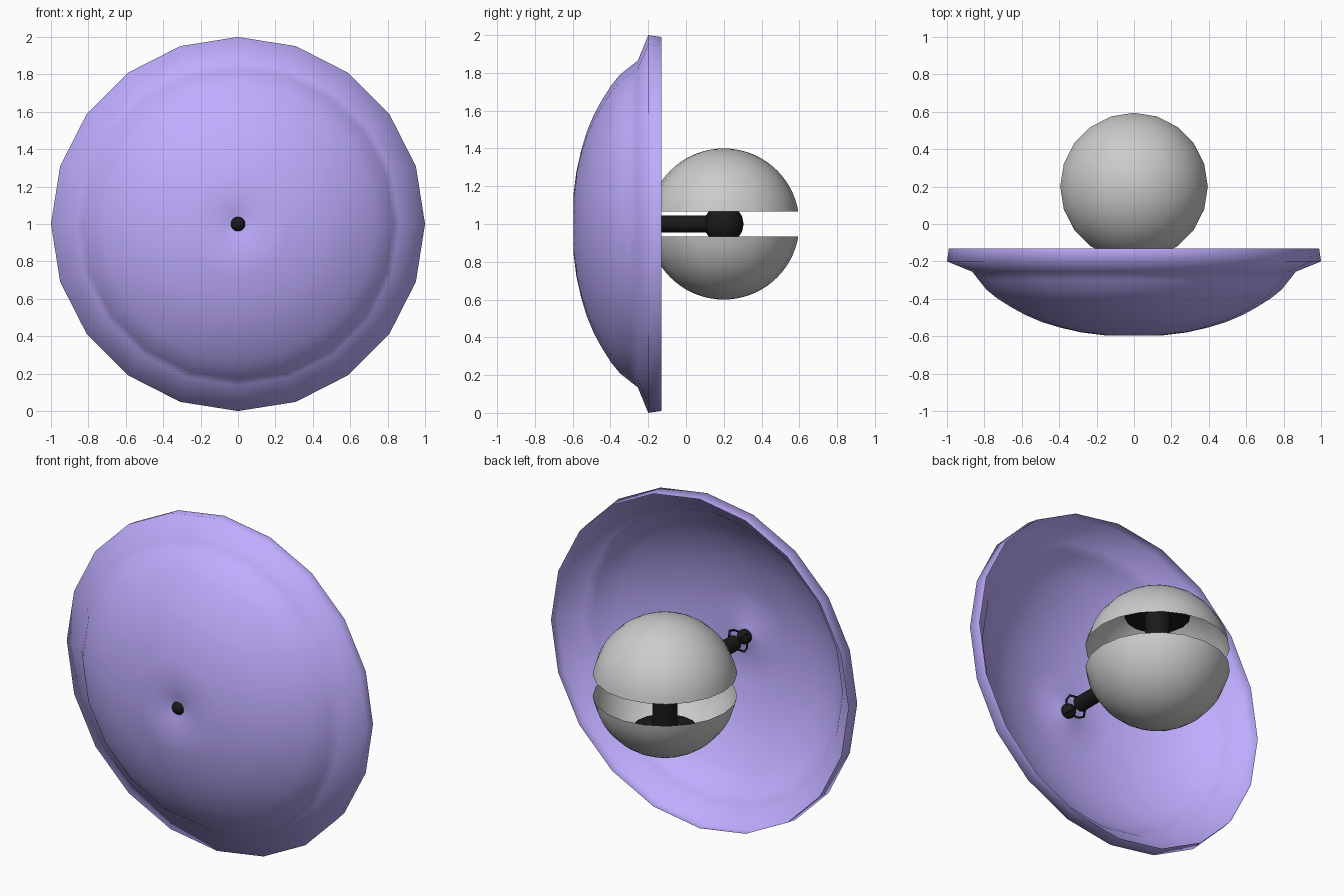
import bpy, bmesh, math
from mathutils import Vector

if "Cube" in bpy.data.objects:
    bpy.data.objects.remove(bpy.data.objects["Cube"])


def material(name, color):
    m = bpy.data.materials.new(name)
    m.diffuse_color = (*color, 1)
    m.use_nodes = True
    m.node_tree.nodes["Principled BSDF"].inputs["Base Color"].default_value = m.diffuse_color
    return m


PURPLE = material("purple", (0.52, 0.42, 1.0))
BLACK = material("black", (0.01, 0.01, 0.01))


def lathe(name, profile, axis, center, segs=20, mat=None, sharp=None):
    """Spin (radius, height) points around the y or z axis."""
    bm = bmesh.new()
    rings = []
    for r, h in profile:
        ring = []
        for i in range(1 if r == 0 else segs):
            a = 2 * math.pi * i / segs
            c, s = r * math.cos(a), r * math.sin(a)
            p = (c, h, s) if axis == 'Y' else (c, s, h)
            ring.append(bm.verts.new(Vector(p) + Vector(center)))
        rings.append(ring)
    for a, b in zip(rings, rings[1:]):
        for i in range(segs):
            j = (i + 1) % segs
            quad = [a[i % len(a)], a[j % len(a)], b[j % len(b)], b[i % len(b)]]
            bm.faces.new(list(dict.fromkeys(quad)))
    bmesh.ops.recalc_face_normals(bm, faces=bm.faces)
    me = bpy.data.meshes.new(name)
    bm.to_mesh(me)
    bm.free()
    ob = bpy.data.objects.new(name, me)
    bpy.context.collection.objects.link(ob)
    if mat:
        me.materials.append(mat)
    bpy.ops.object.select_all(action='DESELECT')
    ob.select_set(True)
    bpy.context.view_layer.objects.active = ob
    if sharp:
        bpy.ops.object.shade_smooth_by_angle(angle=math.radians(sharp))
    else:
        bpy.ops.object.shade_smooth()
    return ob


def arc(r, a0, a1, n):
    """Profile points on a circle, angles in degrees above the equator."""
    pts = []
    for i in range(n + 1):
        a = math.radians(a0 + (a1 - a0) * i / n)
        pts.append((0 if abs(math.cos(a)) < 1e-6 else r * math.cos(a), r * math.sin(a)))
    return pts


# Thin dish with a dimpled centre and flared rim
lathe("dish", [(0, -0.565), (0.06, -0.575), (0.16, -0.595), (0.28, -0.58), (0.39, -0.555),
               (0.49, -0.525), (0.58, -0.487), (0.66, -0.443), (0.735, -0.395),
               (0.79, -0.35), (0.83, -0.30), (0.865, -0.255), (1.0, -0.2), (0.99, -0.13)],
      'Y', (0, 0, 1), mat=PURPLE)

# Two hollow half globes with their central post halves and flanges
core = (0, 0.2, 1)
for name, s in (("upper", 1), ("lower", -1)):
    lathe(name + "_half_globe", [(r, s * h) for r, h in arc(0.4, 9.4, 90, 16)], 'Z', core)
    lathe(name + "_post", [(0.07, 0), (0.07, s * 0.26), (0.18, s * 0.26),
                           (0.18, s * 0.345), (0, s * 0.345)],
          'Z', core, 16, BLACK, 40)

# Central ball joint and the arm towards the dish
lathe("ball_joint", arc(0.105, -90, 90, 8), 'Z', core, 16, BLACK)
lathe("arm", [(0, -0.46), (0.045, -0.46), (0.045, 0.15), (0, 0.15)],
      'Y', (0, 0, 1), 12, BLACK, 40)

# Small ball poking through the dish
lathe("tip_ball", arc(0.042, -90, 90, 8), 'Y', (0, -0.555, 1), 16, BLACK)

# Thin claws around the tip ball
curve = bpy.data.curves.new("claws", 'CURVE')
curve.dimensions = '3D'
curve.bevel_depth = 0.006
curve.bevel_resolution = 1
for k in range(4):
    a = math.radians(45 + 90 * k)
    path = [(0.04, -0.45), (0.07, -0.485), (0.06, -0.52), (0.035, -0.545)]
    sp = curve.splines.new('POLY')
    sp.points.add(len(path) - 1)
    for p, (r, y) in zip(sp.points, path):
        p.co = (r * math.cos(a), y, 1 + r * math.sin(a), 1)
claws = bpy.data.objects.new("claws", curve)
curve.materials.append(BLACK)
bpy.context.collection.objects.link(claws)
